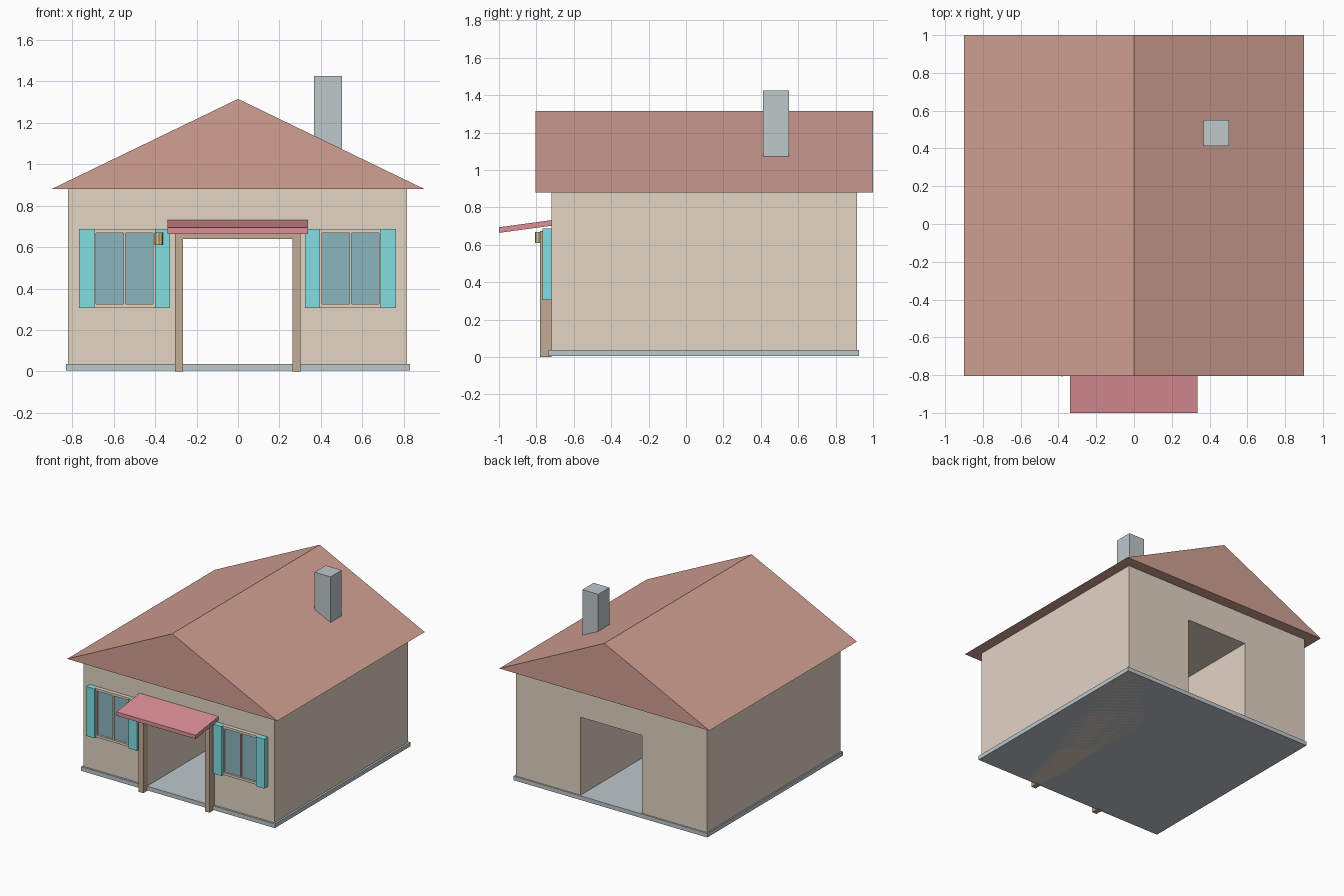
import bpy, bmesh
from mathutils import Vector

if "Cube" in bpy.data.objects:
    bpy.data.objects.remove(bpy.data.objects["Cube"])


def material(name, rgb):
    m = bpy.data.materials.new(name)
    m.diffuse_color = (*rgb, 1)
    m.use_nodes = True
    m.node_tree.nodes["Principled BSDF"].inputs["Base Color"].default_value = m.diffuse_color
    return m


TAN = material("plaster", (0.76, 0.66, 0.55))
ROOF = material("roof_tile", (0.64, 0.35, 0.29))
STONE = material("stone", (0.52, 0.58, 0.60))
WOOD = material("wood", (0.55, 0.41, 0.30))
TEAL = material("shutter_paint", (0.22, 0.74, 0.76))
GLASS = material("glass", (0.26, 0.47, 0.52))
RED = material("awning_red", (0.72, 0.28, 0.30))
BRASS = material("brass", (0.68, 0.56, 0.28))


def extrude(name, points, vec, mat):
    """Extrude a planar polygon along vec into a closed solid."""
    bm = bmesh.new()
    face = bm.faces.new([bm.verts.new(p) for p in points])
    res = bmesh.ops.extrude_face_region(bm, geom=[face], use_keep_orig=True)
    verts = [g for g in res["geom"] if isinstance(g, bmesh.types.BMVert)]
    bmesh.ops.translate(bm, verts=verts, vec=Vector(vec))
    bmesh.ops.recalc_face_normals(bm, faces=bm.faces[:])
    mesh = bpy.data.meshes.new(name)
    bm.to_mesh(mesh)
    bm.free()
    mesh.materials.append(mat)
    obj = bpy.data.objects.new(name, mesh)
    bpy.context.collection.objects.link(obj)
    return obj


def box(name, x, y, z, mat):
    pts = [(x[0], y[0], z[0]), (x[1], y[0], z[0]), (x[1], y[1], z[0]), (x[0], y[1], z[0])]
    return extrude(name, pts, (0, 0, z[1] - z[0]), mat)


def profile_xz(name, pts, y, mat):
    return extrude(name, [(px, y[0], pz) for px, pz in pts], (0, y[1] - y[0], 0), mat)


# Foundation slab, and walls with a passage running front to back
box("foundation", (-0.83, 0.83), (-0.735, 0.925), (0.005, 0.037), STONE)
profile_xz("walls", [(-0.82, 0.005), (-0.265, 0.005), (-0.265, 0.64), (0.262, 0.64),
                     (0.262, 0.005), (0.815, 0.005), (0.815, 0.88), (-0.82, 0.88)],
           (-0.72, 0.915), TAN)

# Gable roof and chimney
profile_xz("roof", [(-0.9, 0.88), (0.9, 0.88), (0, 1.315)], (-0.805, 1.0), ROOF)
box("chimney", (0.367, 0.503), (0.413, 0.55), (1.0, 1.425), STONE)

# Door frame and sloping awning
profile_xz("door_frame", [(-0.305, 0), (-0.265, 0), (-0.265, 0.64), (0.262, 0.64),
                          (0.262, 0), (0.302, 0), (0.302, 0.675), (-0.305, 0.675)],
           (-0.78, -0.72), WOOD)
extrude("awning", [(-0.34, -1.0, 0.664), (-0.34, -0.72, 0.702),
                   (-0.34, -0.72, 0.732), (-0.34, -1.0, 0.694)], (0.677, 0, 0), RED)

# Windows: glass panes, frame bars and a shutter on each side
for side, cx in (("left", -0.5475), ("right", 0.5425)):
    box(f"{side}_glass", (cx - 0.145, cx + 0.145), (-0.735, -0.71), (0.32, 0.672), GLASS)
    for part, z in (("sill", (0.308, 0.326)), ("head", (0.668, 0.686))):
        box(f"{side}_window_{part}", (cx - 0.153, cx + 0.153), (-0.75, -0.715), z, TAN)
    for i, (dx, w) in enumerate(((-0.145, 0.007), (0, 0.005), (0.145, 0.007))):
        box(f"{side}_window_bar_{i}", (cx + dx - w, cx + dx + w),
            (-0.745, -0.715), (0.326, 0.668), TAN)
    for i, s in enumerate((-1, 1)):
        xs = sorted((cx + s * 0.146, cx + s * 0.219))
        box(f"{side}_shutter_{i}", xs, (-0.766, -0.72), (0.305, 0.687), TEAL)

# Small lantern beside the door
bpy.ops.mesh.primitive_cylinder_add(vertices=8, radius=0.021, depth=0.06,
                                    location=(-0.382, -0.787, 0.64))
lantern = bpy.context.object
lantern.name = "lantern"
lantern.data.materials.append(BRASS)
